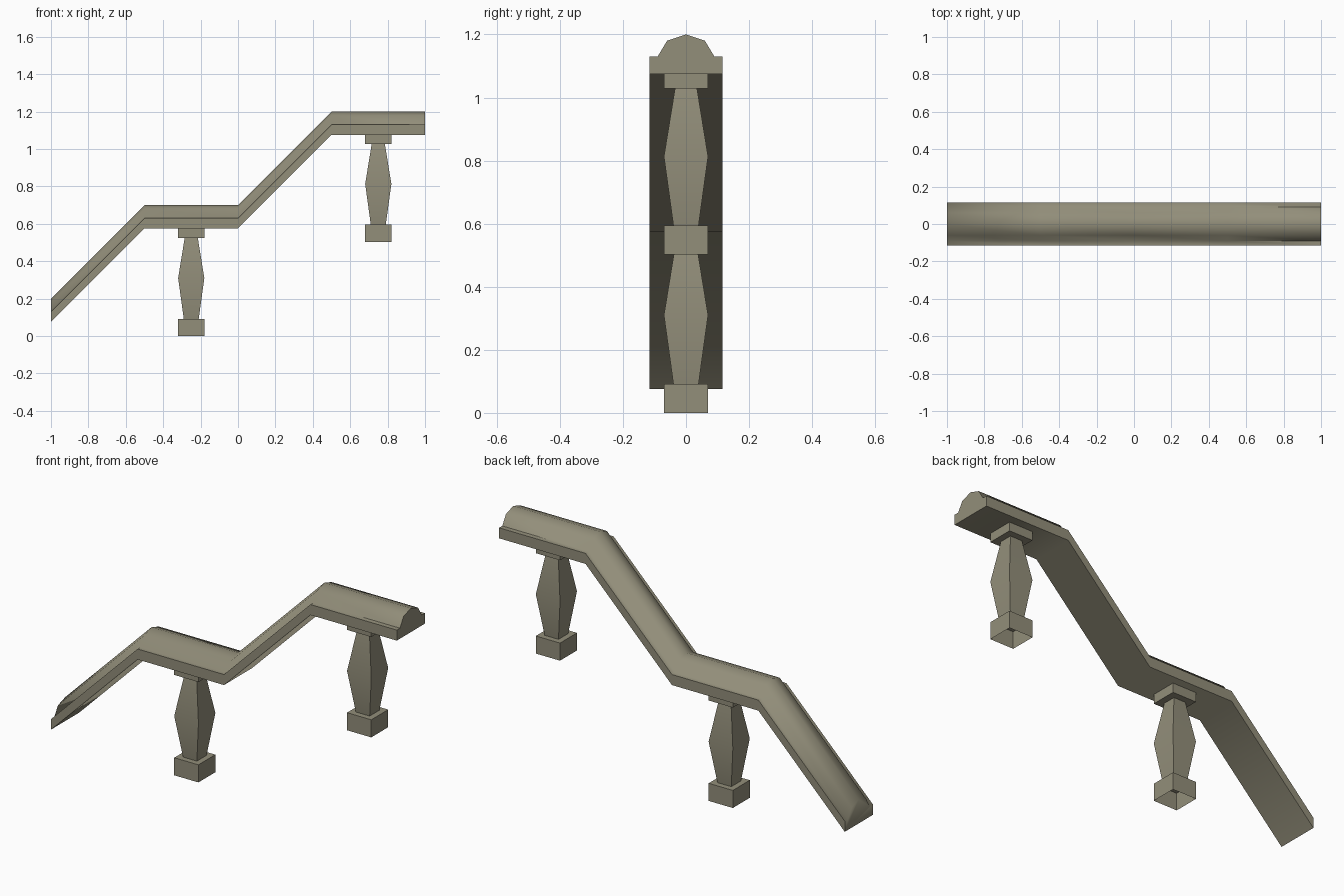
import bpy, bmesh, math

if "Cube" in bpy.data.objects:
    bpy.data.objects.remove(bpy.data.objects["Cube"])

stone = bpy.data.materials.new("weathered stone")
stone.diffuse_color = (0.29, 0.272, 0.195, 1)
stone.use_nodes = True
stone.node_tree.nodes["Principled BSDF"].inputs["Base Color"].default_value = stone.diffuse_color


def loft(name, rings, capped, angle):
    """Skin a list of closed rings, optionally capping both ends."""
    bm = bmesh.new()
    rows = [[bm.verts.new(p) for p in ring] for ring in rings]
    n = len(rows[0])
    for a, b in zip(rows, rows[1:]):
        for i in range(n):
            j = (i + 1) % n
            bm.faces.new((a[i], a[j], b[j], b[i]))
    if capped:
        bm.faces.new(rows[0][::-1])
        bm.faces.new(rows[-1])
    bmesh.ops.recalc_face_normals(bm, faces=bm.faces)
    mesh = bpy.data.meshes.new(name)
    bm.to_mesh(mesh)
    bm.free()
    mesh.materials.append(stone)
    obj = bpy.data.objects.new(name, mesh)
    bpy.context.collection.objects.link(obj)
    bpy.ops.object.select_all(action='DESELECT')
    obj.select_set(True)
    bpy.context.view_layer.objects.active = obj
    bpy.ops.object.shade_smooth_by_angle(angle=math.radians(angle))
    return obj


# Handrail: moulded profile following the stepped slope, with plumb joints
half = [(0.116, 0.075), (0.116, 0.13), (0.09, 0.13), (0.06, 0.18)]
profile = half + [(0, 0.20)] + [(-y, z) for y, z in reversed(half)]
path = [(-1, 0), (-0.5, 0.5), (0, 0.5), (0.5, 1), (1, 1)]
loft("handrail", [[(x, y, z + h) for y, z in profile] for x, h in path], True, 50)

# Balusters: square foot, swelling shaft and square cap, hollow underneath
steps = [(0.07, 0), (0.07, 0.092), (0.04, 0.092), (0.07, 0.31),
         (0.035, 0.525), (0.07, 0.525), (0.07, 0.575)]
corners = [(-1, -1), (1, -1), (1, 1), (-1, 1)]
for name, x, base in (("lower_baluster", -0.25, 0), ("upper_baluster", 0.75, 0.503)):
    top = 0.575 if base == 0 else 1.075 - base
    rings = [[(x + sx * r, sy * r, base + min(z, top)) for sx, sy in corners]
             for r, z in steps]
    loft(name, rings, False, 30)
